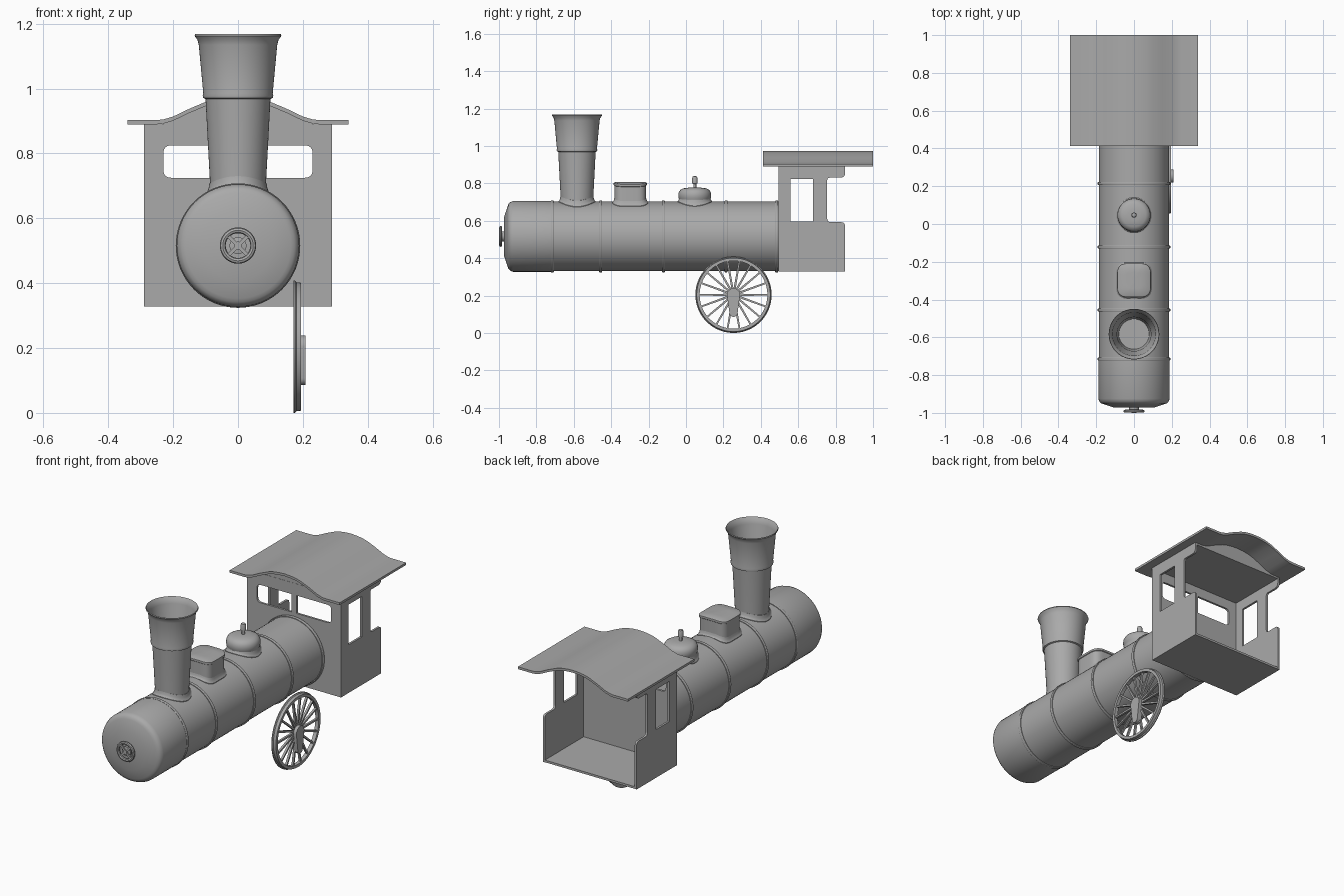
import bpy, bmesh, math
from mathutils import Matrix, Vector

if "Cube" in bpy.data.objects:
    bpy.data.objects.remove(bpy.data.objects["Cube"])

grey = bpy.data.materials.new("plain grey")
grey.diffuse_color = (0.4, 0.4, 0.4, 1)
grey.use_nodes = True
grey.node_tree.nodes["Principled BSDF"].inputs["Base Color"].default_value = grey.diffuse_color
BZ, BR = 0.516, 0.186          # boiler centre height and radius
WC = (0, 0.254, 0.204)         # wheel centre


def finish(name, bm):
    bmesh.ops.remove_doubles(bm, verts=bm.verts, dist=1e-5)
    bmesh.ops.recalc_face_normals(bm, faces=bm.faces)
    me = bpy.data.meshes.new(name)
    bm.to_mesh(me)
    bm.free()
    me.materials.clear()
    me.materials.append(grey)
    ob = bpy.data.objects.new(name, me)
    bpy.context.collection.objects.link(ob)
    bpy.ops.object.select_all(action='DESELECT')
    ob.select_set(True)
    bpy.context.view_layer.objects.active = ob
    bpy.ops.object.shade_smooth_by_angle(angle=math.radians(32))
    return ob


def loft(name, rings, caps=True, loop=False):
    bm = bmesh.new()
    rows = [[bm.verts.new(p) for p in r] for r in rings]
    n = len(rows[0])
    pairs = list(zip(rows, rows[1:])) + ([(rows[-1], rows[0])] if loop else [])
    for a, b in pairs:
        for i in range(n):
            j = (i + 1) % n
            bm.faces.new((a[i], a[j], b[j], b[i]))
    if caps and not loop:
        bm.faces.new(rows[0])
        bm.faces.new(rows[-1])
    return finish(name, bm)


def lathe(name, profile, origin, axis='z', seg=64, loop=False):
    """profile is (radius, distance along axis)"""
    rings = []
    for r, h in profile:
        ring = []
        for i in range(seg):
            t = 2 * math.pi * i / seg
            c, s = r * math.cos(t), r * math.sin(t)
            p = {'x': (h, c, s), 'y': (c, h, s), 'z': (c, s, h)}[axis]
            ring.append(Vector(origin) + Vector(p))
        rings.append(ring)
    return loft(name, rings, caps=profile[0][0] > 0 and profile[-1][0] > 0, loop=loop)


def rounded(pts, n=6):
    """round each corner of a polygon of (u, v, radius)"""
    out = []
    for i, (u, v, r) in enumerate(pts):
        p = Vector((u, v))
        if r == 0:
            out.append(p)
            continue
        a = p + (Vector(pts[i - 1][:2]) - p).normalized() * r
        b = p + (Vector(pts[(i + 1) % len(pts)][:2]) - p).normalized() * r
        for k in range(n + 1):
            t = k / n
            w = 0.8 * t * (1 - t) * 2      # slightly fuller than a chamfer
            out.append(a * (1 - t) * (1 - t) + b * t * t + p * 2 * t * (1 - t) if w else (a if t == 0 else b))
    return out


def rect(u0, u1, v0, v1, r=0):
    return rounded([(u0, v0, r), (u1, v0, r), (u1, v1, r), (u0, v1, r)])


def plate(name, outlines, plane, lo, hi):
    """flat plate with holes; plane 'side' is (y, z), 'front' is (x, z), 'floor' is (x, y)"""
    cu = bpy.data.curves.new(name, 'CURVE')
    cu.dimensions, cu.fill_mode, cu.extrude = '2D', 'BOTH', (hi - lo) / 2
    for o in outlines:
        sp = cu.splines.new('POLY')
        sp.points.add(len(o) - 1)
        for q, p in zip(sp.points, o):
            q.co = (p[0], p[1], 0, 1)
        sp.use_cyclic_u = True
    tmp = bpy.data.objects.new(name + "_helper", cu)
    bpy.context.collection.objects.link(tmp)
    me = bpy.data.meshes.new_from_object(tmp.evaluated_get(bpy.context.evaluated_depsgraph_get()))
    bpy.data.objects.remove(tmp)
    bm = bmesh.new()
    bm.from_mesh(me)
    m = (lo + hi) / 2
    for v in bm.verts:
        u, w, d = v.co
        v.co = {'side': (m + d, u, w), 'front': (u, m + d, w), 'floor': (u, w, m + d)}[plane]
    return finish(name, bm)


# boiler, smokebox with domed front, and bands
C = (0, 0, BZ)
lathe("boiler", [(BR, -0.75), (BR, 0.498)], C, 'y')
lathe("smokebox", [(0, -0.972), (0.107, -0.972), (0.163, -0.953), (0.174, -0.949), (0.183, -0.94),
                   (0.189, -0.925), (0.189, -0.712)], C, 'y')
for i, y in enumerate((-0.715, -0.456, -0.121, 0.214, 0.485)):
    lathe(f"boiler_band_{i + 1}", [(0.17, y - .008), (0.19, y - .008), (0.192, y - .005), (0.192, y + .005),
                                   (0.19, y + .008), (0.17, y + .008)], C, 'y')

# smokebox door hand wheel
lathe("door_hub", [(0.026, -0.965), (0.026, -0.988), (0.012, -0.99), (0.012, -1.0), (0, -1.0)], C, 'y', 32)
lathe("door_wheel_rim", [(0.047 + 0.009 * math.cos(t * math.pi / 4), -0.991 + 0.008 * math.sin(t * math.pi / 4))
                         for t in range(8)], C, 'y', 48, loop=True)
for i, ang in enumerate((45, -45)):
    bm = bmesh.new()
    bmesh.ops.create_cube(bm, size=1, matrix=Matrix.Translation((0, -0.992, BZ)) @
                          Matrix.Rotation(math.radians(ang), 4, 'Y') @ Matrix.Diagonal((0.09, 0.008, 0.011, 1)))
    finish(f"door_wheel_bar_{i + 1}", bm)


# flared skirts that follow the boiler top
def saddle(x, h):
    return BZ + math.sqrt(BR ** 2 - min(abs(x), BR * .98) ** 2) + h


def skirt(name, outline, cy):
    rows = [(1.12, -0.02), (1.12, 0.003), (1.07, 0.006), (1.02, 0.014), (0.99, 0.028)]
    loft(name, [[(p[0] * s, cy + p[1] * s, saddle(p[0] * s, h)) for p in outline] for s, h in rows])


def circle(r, n=64):
    return [(r * math.cos(2 * math.pi * i / n), r * math.sin(2 * math.pi * i / n)) for i in range(n)]


# chimney, hollow at the top
SY = -0.583
skirt("chimney_skirt", circle(0.089), SY)
lathe("chimney", [(0.086, 0.64), (0.087, 0.72), (0.1, 0.968), (0.107, 0.971), (0.109, 0.978), (0.107, 0.985),
                  (0.121, 1.135), (0.125, 1.15), (0.134, 1.163), (0.132, 1.168), (0.122, 1.155),
                  (0.114, 1.135), (0.1, 0.985), (0.09, 0.96), (0.08, 0.75), (0, 0.75)], (0, SY, 0))

# sand box with rounded corners and a slightly arched lid
SB = -0.298
box = rect(-0.085, 0.085, -0.085, 0.085, 0.05)
skirt("sand_box_skirt", box, SB)
loft("sand_box", [[(p[0] * s, SB + p[1] * s, z - (1.2 * (p[0] * s) ** 2 if z > .7 else 0)) for p in box]
                  for s, z in ((1, .64), (1, .79), (1.04, .793), (1.05, .799), (1.04, .804), (.97, .807), (.5, .808),
                               (.1, .808))])

# steam dome and whistle
DY = 0.047
skirt("dome_skirt", circle(0.083), DY)
lathe("steam_dome", [(0.08, 0.64), (0.08, 0.705), (0.086, 0.72), (0.088, 0.735), (0.086, 0.75), (0.078, 0.764),
                     (0.062, 0.773), (0.03, 0.777), (0, 0.778)], (0, DY, 0))
lathe("whistle", [(0.008, 0.77), (0.008, 0.797), (0.014, 0.8), (0.014, 0.828), (0.011, 0.836), (0, 0.84)],
      (0, DY, 0), seg=24)

# cab walls with window openings
side = rounded([(0.495, 0.328, 0), (0.85, 0.328, 0), (0.85, 0.592, .02), (0.755, 0.592, .02),
                (0.755, 0.83, .015), (0.85, 0.83, .025), (0.85, 0.892, 0), (0.495, 0.892, 0)])
for s, lo in (("left", -0.29), ("right", 0.278)):
    plate(f"cab_{s}_wall", [side, rect(0.56, 0.68, 0.597, 0.822)], 'side', lo, lo + 0.012)
win = [rounded([(s * .015, .725, 0), (s * .23, .725, .025), (s * .23, .825, .025), (s * .015, .825, 0)])
       for s in (-1, 1)]
plate("cab_front_wall", [rect(-0.279, 0.279, 0.33, 0.89)] + win, 'front', 0.495, 0.507)
plate("cab_floor", [rect(-0.289, 0.289, 0.496, 0.849)], 'floor', 0.328, 0.34)
plate("cab_ceiling", [rect(-0.289, 0.289, 0.496, 0.849)], 'floor', 0.88, 0.891)

# curved roof and the gable filling beneath it
half = [(0.34, .903), (0.25, .903), (0.23, .905), (0.2, .914), (0.15, .938), (0.1, .959), (0.07, .967),
        (0.035, .972)]
top = [(-x, z) for x, z in half] + [(0, .974)] + half[::-1]
plate("cab_roof", [top + [(x, z - 0.013) for x, z in top[::-1]]], 'front', 0.412, 1.0)
plate("cab_gable", [[(x, z - 0.007) for x, z in top if abs(x) < .24] + [(.23, .885), (-.23, .885)]],
      'front', 0.496, 0.849)

# spoked driving wheel on the right side
lathe("wheel_rim", [(0.181, 0.174), (0.204, 0.171), (0.204, 0.176), (0.199, 0.18), (0.197, 0.195), (0.181, 0.195)],
      WC, 'x', 72, loop=True)
lathe("wheel_hub", [(0.034, 0.173), (0.034, 0.196)], WC, 'x', 32)
bm = bmesh.new()
N = 18
for i in range(N):
    new = bmesh.ops.create_cube(bm, size=1, matrix=Matrix.Diagonal((0.012, 0.009, 0.165, 1)))['verts']
    for v in new:
        if v.co.z < 0:
            v.co.y *= 1.3
    bmesh.ops.transform(bm, verts=new, matrix=Matrix.Translation((0.184, WC[1], WC[2])) @
                        Matrix.Rotation(2 * math.pi * (i + .5) / N, 4, 'X') @ Matrix.Translation((0, 0, 0.103)))
finish("wheel_spokes", bm)

# tapered crank boss hanging from the hub
boss = [(WC[1] + .035 * math.cos(t * math.pi / 12), WC[2] + .035 * math.sin(t * math.pi / 12)) for t in range(13)]
boss += [(WC[1] + .022 * math.cos(t * math.pi / 12), 0.108 + .022 * math.sin(t * math.pi / 12))
         for t in range(12, 25)]
plate("crank_boss", [boss], 'side', 0.18, 0.208)
